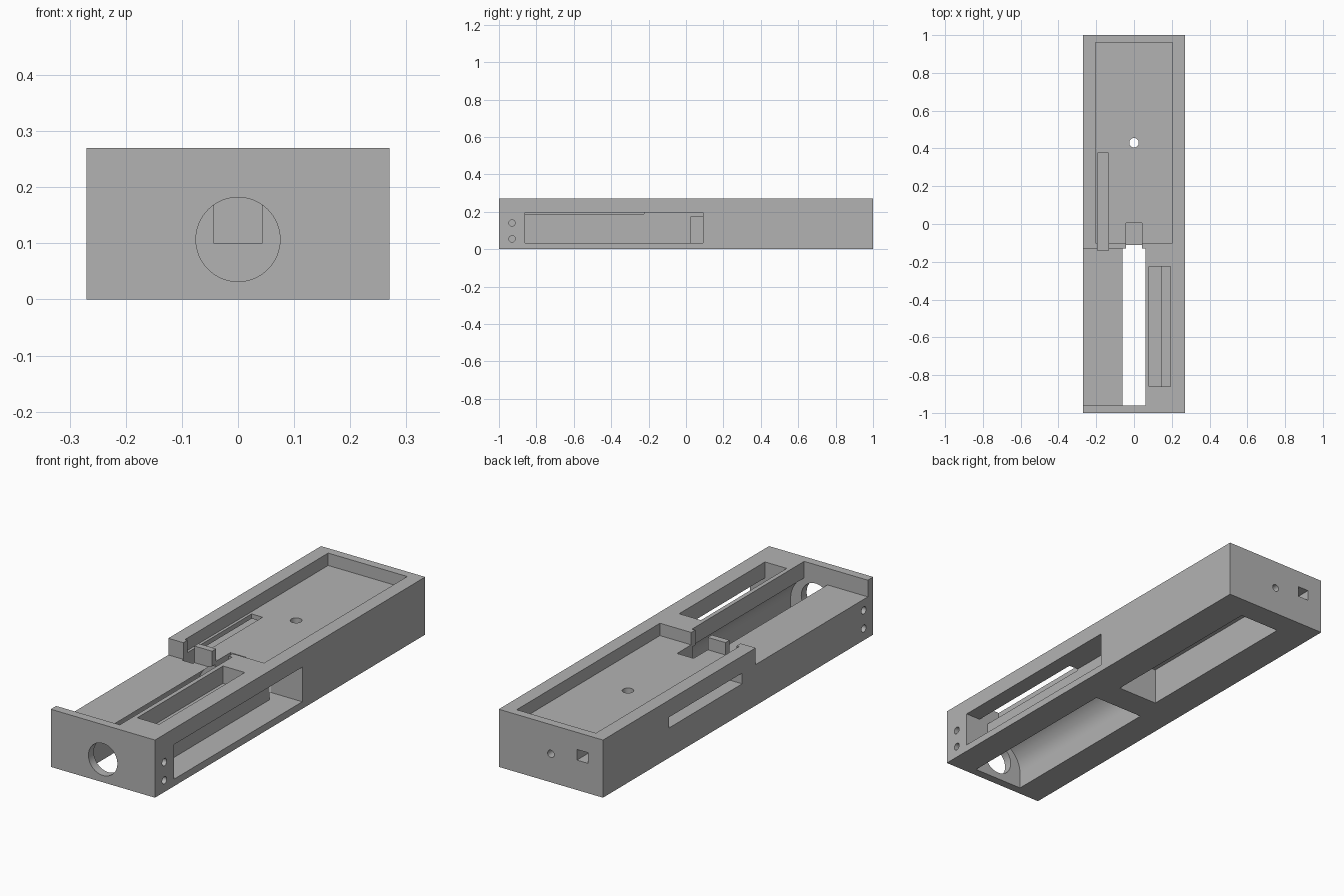
import bpy, bmesh, math
from mathutils import Matrix, Vector

old = bpy.data.objects.get("Cube")
if old:
    bpy.data.objects.remove(old, do_unlink=True)

grey = bpy.data.materials.new("plain_grey")
grey.use_nodes = True
COLOR = (0.45, 0.45, 0.45, 1)
grey.diffuse_color = COLOR
grey.node_tree.nodes["Principled BSDF"].inputs["Base Color"].default_value = COLOR


def finish(bm, name):
    bmesh.ops.recalc_face_normals(bm, faces=bm.faces)
    mesh = bpy.data.meshes.new(name)
    bm.to_mesh(mesh)
    bm.free()
    mesh.materials.append(grey)
    obj = bpy.data.objects.new(name, mesh)
    bpy.context.collection.objects.link(obj)
    return obj


def box(name, x, y, z):
    bm = bmesh.new()
    spans = (x, y, z)
    size = [b - a for a, b in spans]
    mid = Vector([(a + b) / 2 for a, b in spans])
    bmesh.ops.create_cube(bm, size=1, matrix=Matrix.Translation(mid) @ Matrix.Diagonal((*size, 1)))
    return finish(bm, name)


def rod(name, center, radius, length, axis, sides=48):
    turn = {"X": Matrix.Rotation(math.pi / 2, 4, "Y"),
            "Y": Matrix.Rotation(math.pi / 2, 4, "X"),
            "Z": Matrix.Identity(4)}[axis]
    bm = bmesh.new()
    bmesh.ops.create_cone(bm, cap_ends=True, segments=sides, radius1=radius, radius2=radius,
                          depth=length, matrix=Matrix.Translation(center) @ turn)
    return finish(bm, name)


def arch(name, radius, spring, y0, y1, steps=40):
    # Tunnel section: straight sides with a half-round top
    pts = [(radius, -0.05)]
    pts += [(radius * math.cos(math.pi * i / steps), spring + radius * math.sin(math.pi * i / steps))
            for i in range(steps + 1)]
    pts += [(-radius, -0.05)]
    bm = bmesh.new()
    face = bm.faces.new([bm.verts.new((x, y0, z)) for x, z in pts])
    ext = bmesh.ops.extrude_face_region(bm, geom=[face])
    verts = [v for v in ext["geom"] if isinstance(v, bmesh.types.BMVert)]
    bmesh.ops.translate(bm, verts=verts, vec=(0, y1 - y0, 0))
    return finish(bm, name)


# Main block
body = box("housing", (-0.27, 0.27), (-1, 1), (0, 0.27))

cutters = [
    # Top: shallow tray and lowered deck
    box("tray", (-0.205, 0.205), (-0.1, 0.96), (0.212, 0.4)),
    box("deck", (-0.4, 0.06), (-0.96, -0.13), (0.192, 0.4)),
    # Barrel tunnel open underneath, with front opening
    arch("tunnel", 0.13, 0.077, -0.96, -0.11),
    rod("front_hole", (0, -0.98, 0.107), 0.075, 0.1, "Y", 64),
    # Notch between tunnel and tray
    box("notch", (-0.043, 0.043), (-0.15, 0.005), (0.1, 0.4)),
    # Bottom compartment
    box("compartment", (-0.105, 0.105), (0.025, 0.885), (-0.1, 0.173)),
    # Side window, its passage to the compartment, and the top pocket
    box("window", (0.145, 0.4), (-0.86, 0.09), (0.033, 0.195)),
    box("passage", (0.095, 0.2), (0.025, 0.09), (0.033, 0.173)),
    box("top_pocket", (0.08, 0.193), (-0.86, -0.225), (0.189, 0.4)),
    # Wire channel from the back, side slot and groove in the tray
    box("channel", (-0.192, -0.135), (-0.14, 1.1), (0.14, 0.19)),
    box("side_slot", (-0.4, -0.135), (-0.03, 0.51), (0.14, 0.19)),
    box("groove", (-0.192, -0.135), (-0.14, 0.375), (0.14, 0.4)),
    # Small round holes
    rod("tray_hole", (0, 0.43, 0.2), 0.025, 0.2, "Z"),
    rod("back_hole", (0, 0.95, 0.133), 0.017, 0.2, "Y"),
]
for side in (-1, 1):
    for z in (0.055, 0.14):
        cutters.append(rod("screw_hole", (side * 0.24, -0.93, z), 0.017, 0.18, "X", 32))

# Carve the block
bpy.context.view_layer.objects.active = body
for cutter in cutters:
    cutter.hide_render = True
    mod = body.modifiers.new(cutter.name, "BOOLEAN")
    mod.operation = "DIFFERENCE"
    mod.solver = "EXACT"
    mod.object = cutter
    bpy.ops.object.modifier_apply(modifier=mod.name)
    bpy.data.objects.remove(cutter, do_unlink=True)

for obj in bpy.context.selected_objects:
    obj.select_set(False)
body.select_set(True)
bpy.ops.object.shade_smooth_by_angle(angle=math.radians(30))
